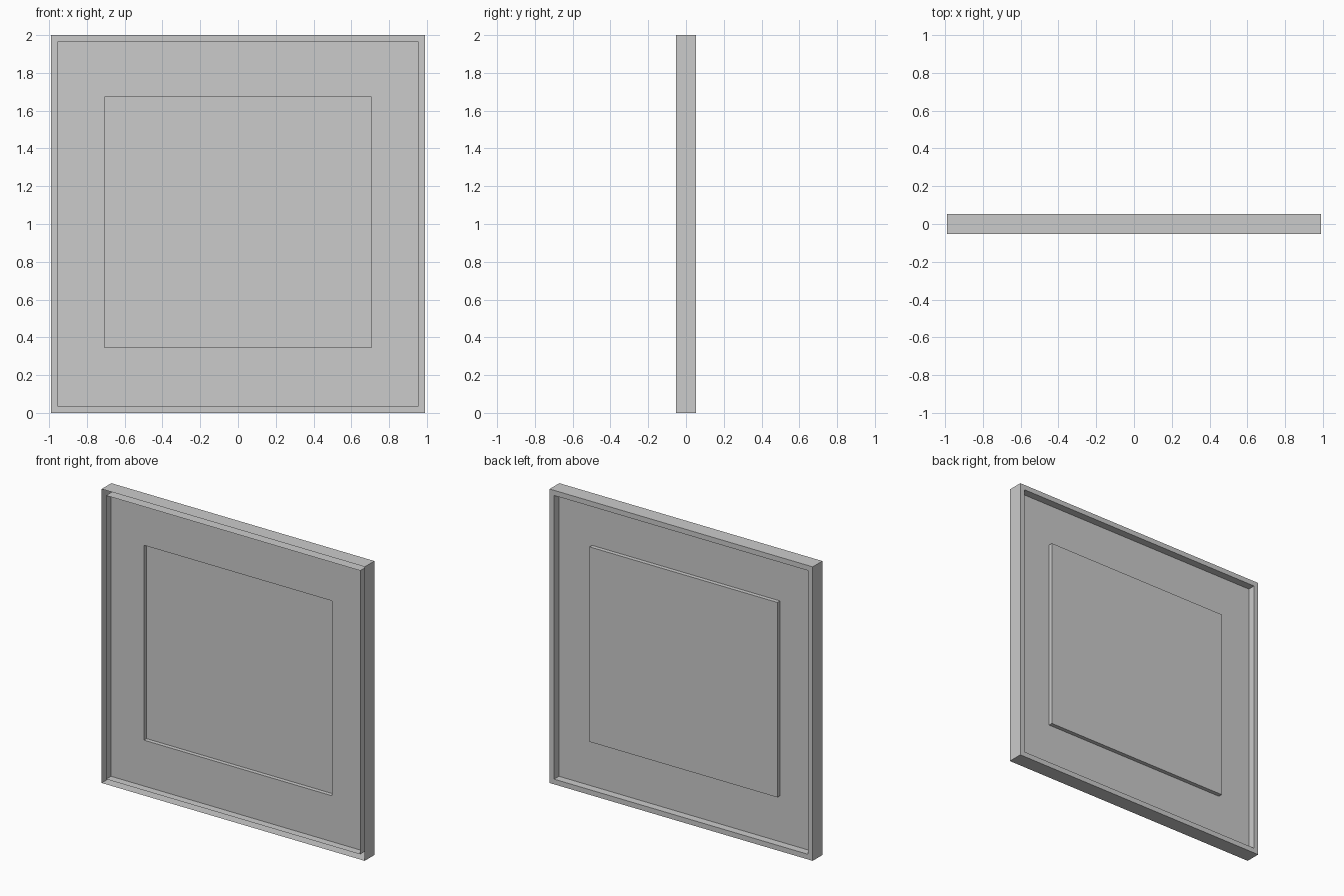
import bpy, bmesh

if "Cube" in bpy.data.objects:
    bpy.data.objects.remove(bpy.data.objects["Cube"])


def build(name, rings, cap=False):
    """Skin a sequence of rectangles (half_width, z_low, z_high, y)."""
    bm = bmesh.new()
    loops = []
    for hw, z0, z1, y in rings:
        corners = [(-hw, y, z0), (hw, y, z0), (hw, y, z1), (-hw, y, z1)]
        loops.append([bm.verts.new(c) for c in corners])
    for a, b in zip(loops, loops[1:]):
        for i in range(4):
            j = (i + 1) % 4
            bm.faces.new((a[i], a[j], b[j], b[i]))
    if cap:
        bm.faces.new(loops[-1])
    mesh = bpy.data.meshes.new(name)
    bm.to_mesh(mesh)
    bm.free()
    obj = bpy.data.objects.new(name, mesh)
    bpy.context.collection.objects.link(obj)
    return obj


HALF_DEPTH = 0.052
OUTER = (0.99, 0.0, 2.0)
INNER = (0.956, 0.035, 1.965)
PRESSED = (0.707, 0.347, 1.673)

# Hollow frame: outer wall, back rim and inner wall, open along the front
build("frame", [
    (*OUTER, -HALF_DEPTH),
    (*OUTER, HALF_DEPTH),
    (*INNER, HALF_DEPTH),
    (*INNER, -HALF_DEPTH),
])

# Thin sheet halfway through the frame, its centre pressed towards the back
build("panel", [
    (*INNER, 0.0),
    (*PRESSED, 0.0),
    (*PRESSED, 0.028),
], cap=True)
